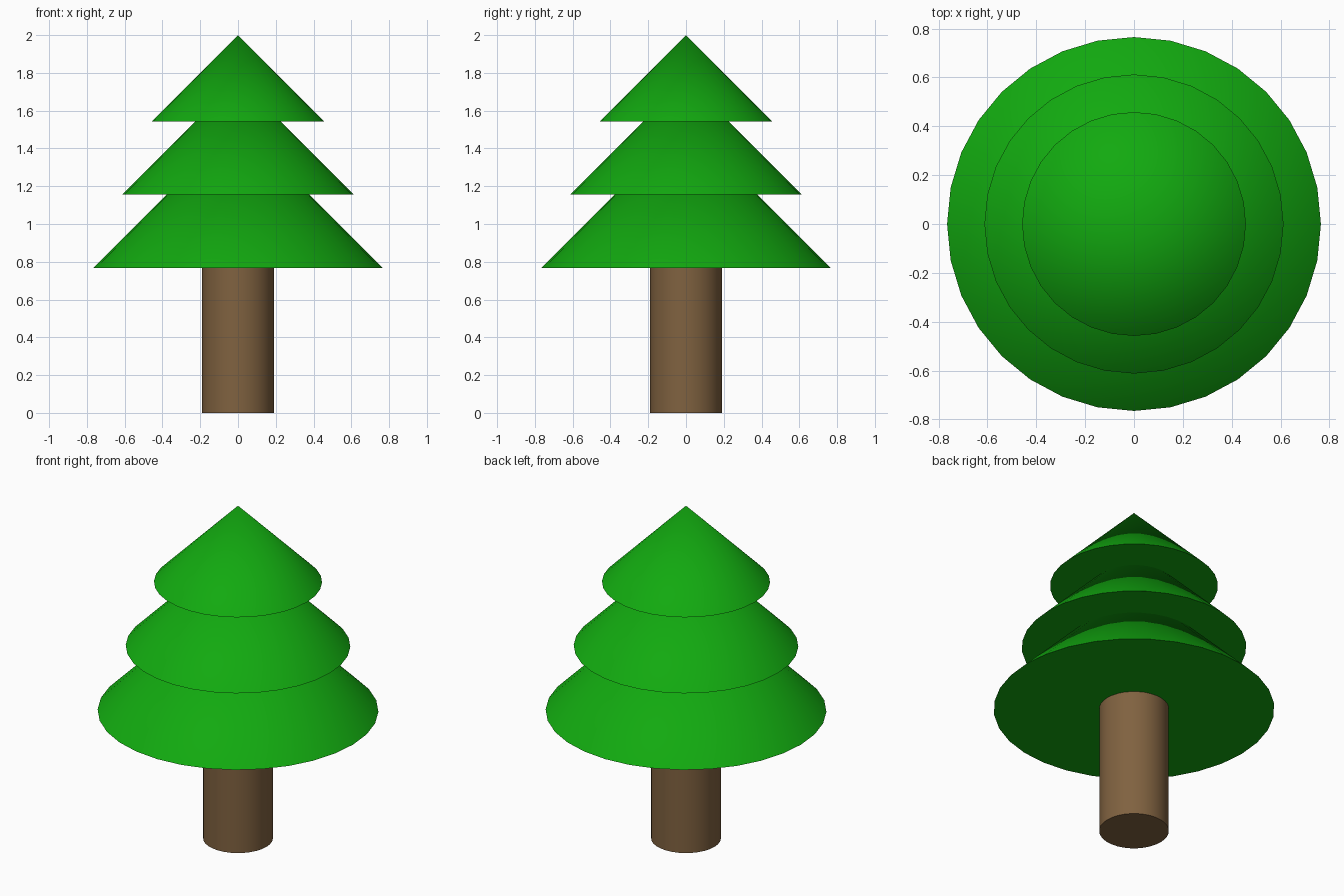
import bpy
import math

if "Cube" in bpy.data.objects:
    bpy.data.objects.remove(bpy.data.objects["Cube"])


def material(name, color):
    m = bpy.data.materials.new(name)
    m.diffuse_color = (*color, 1.0)
    m.use_nodes = True
    m.node_tree.nodes["Principled BSDF"].inputs["Base Color"].default_value = m.diffuse_color
    return m


def finish(name, mat):
    ob = bpy.context.object
    ob.name = name
    ob.data.materials.append(mat)
    bpy.ops.object.shade_smooth_by_angle(angle=math.radians(30))


SIDES = 32
bark = material("bark", (0.216, 0.122, 0.051))
needles = material("needles", (0.006, 0.40, 0.005))

# Trunk
TRUNK_TOP = 0.768
bpy.ops.mesh.primitive_cylinder_add(vertices=SIDES, radius=0.19, depth=TRUNK_TOP,
                                    location=(0, 0, TRUNK_TOP / 2))
finish("trunk", bark)

# Foliage tiers: 45 degree cones, each smaller than the one below
tiers = [("lower_foliage", 0.768, 0.765),
         ("middle_foliage", 1.157, 0.612),
         ("upper_foliage", 1.542, 0.458)]
for name, base, radius in tiers:
    bpy.ops.mesh.primitive_cone_add(vertices=SIDES, radius1=radius, radius2=0,
                                    depth=radius, location=(0, 0, base + radius / 2))
    finish(name, needles)
